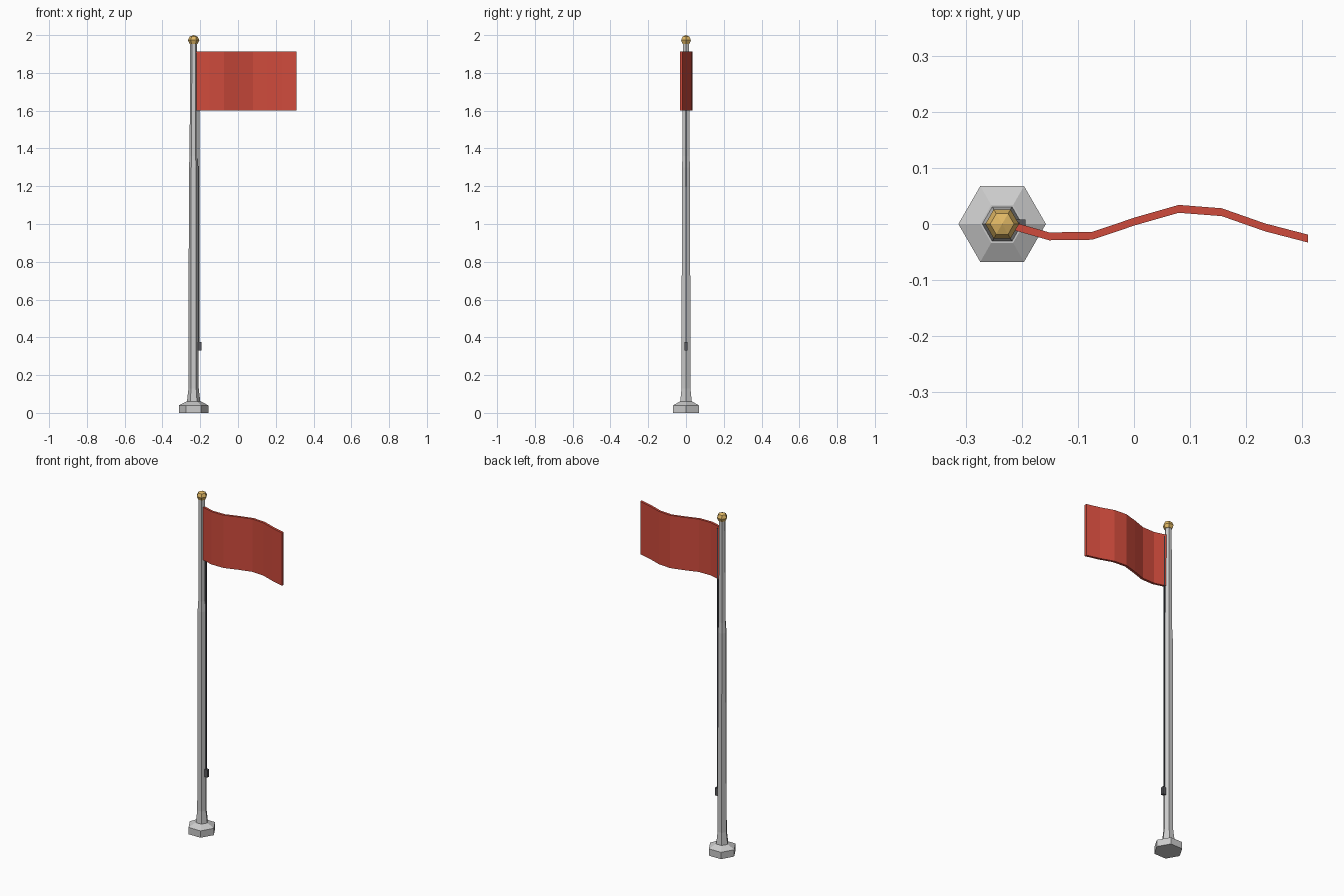
import bpy, bmesh, math

if "Cube" in bpy.data.objects:
    bpy.data.objects.remove(bpy.data.objects["Cube"])

PX = -0.235  # pole axis


def material(name, rgb):
    m = bpy.data.materials.new(name)
    m.diffuse_color = (*rgb, 1)
    m.use_nodes = True
    m.node_tree.nodes["Principled BSDF"].inputs["Base Color"].default_value = m.diffuse_color
    return m


def make(name, bm, mat=None):
    bmesh.ops.recalc_face_normals(bm, faces=bm.faces)
    me = bpy.data.meshes.new(name)
    bm.to_mesh(me)
    bm.free()
    ob = bpy.data.objects.new(name, me)
    bpy.context.collection.objects.link(ob)
    if mat:
        me.materials.append(mat)
    return ob


def lathe(name, profile, mat=None, sides=6, x=PX, turn=0.0):
    """Stack of polygon rings given as (radius, z), capped at both ends."""
    bm = bmesh.new()
    rings = []
    for r, z in profile:
        rings.append([bm.verts.new((x + r * math.cos(turn + math.tau * i / sides),
                                    r * math.sin(turn + math.tau * i / sides), z))
                      for i in range(sides)])
    for a, b in zip(rings, rings[1:]):
        for i in range(sides):
            j = (i + 1) % sides
            bm.faces.new((a[i], a[j], b[j], b[i]))
    bm.faces.new(rings[0])
    bm.faces.new(rings[-1])
    return make(name, bm, mat)


gold = material("gold", (0.75, 0.48, 0.13))
red = material("red", (0.62, 0.07, 0.045))
dark = material("dark_rope", (0.05, 0.055, 0.07))
iron = material("dark_metal", (0.1, 0.1, 0.11))

# hexagonal foot and tapered pole
lathe("base", [(0.078, 0), (0.078, 0.04), (0.039, 0.06)])
lathe("pole", [(0.036, 0.055), (0.027, 0.13), (0.025, 1.3),
               (0.021, 1.36), (0.019, 1.955)])

# faceted ball on top
bm = bmesh.new()
bmesh.ops.create_uvsphere(bm, u_segments=6, v_segments=4, radius=0.03)
ball = make("finial", bm, gold)
ball.scale = (1, 1, 0.9)
ball.rotation_euler.z = math.pi / 6
ball.location = (PX, 0, 1.973)

# waving flag with thickness
wave = [0, -0.022, -0.021, 0.005, 0.027, 0.021, -0.006, -0.026]
bm = bmesh.new()
cols = []
for i, y in enumerate(wave):
    x = -0.228 + 0.0769 * i
    cols.append([[bm.verts.new((x, y + s * 0.007, z)) for z in (1.602, 1.912)]
                 for s in (-1, 1)])
for (f, b), (f2, b2) in zip(cols, cols[1:]):
    for quad in ((f[0], f2[0], f2[1], f[1]), (b[0], b[1], b2[1], b2[0]),
                 (f[1], f2[1], b2[1], b[1]), (f[0], b[0], b2[0], f2[0])):
        bm.faces.new(quad)
for f, b in (cols[0], cols[-1]):
    bm.faces.new((f[0], f[1], b[1], b[0]))
make("flag", bm, red)

# halyard and its cleat
lathe("halyard", [(0.004, 0.35), (0.004, 1.9)], dark, sides=4, x=-0.207, turn=math.pi / 4)
bm = bmesh.new()
bmesh.ops.create_cube(bm, size=1)
cleat = make("cleat", bm, iron)
cleat.scale = (0.022, 0.016, 0.045)
cleat.location = (-0.204, 0, 0.353)
